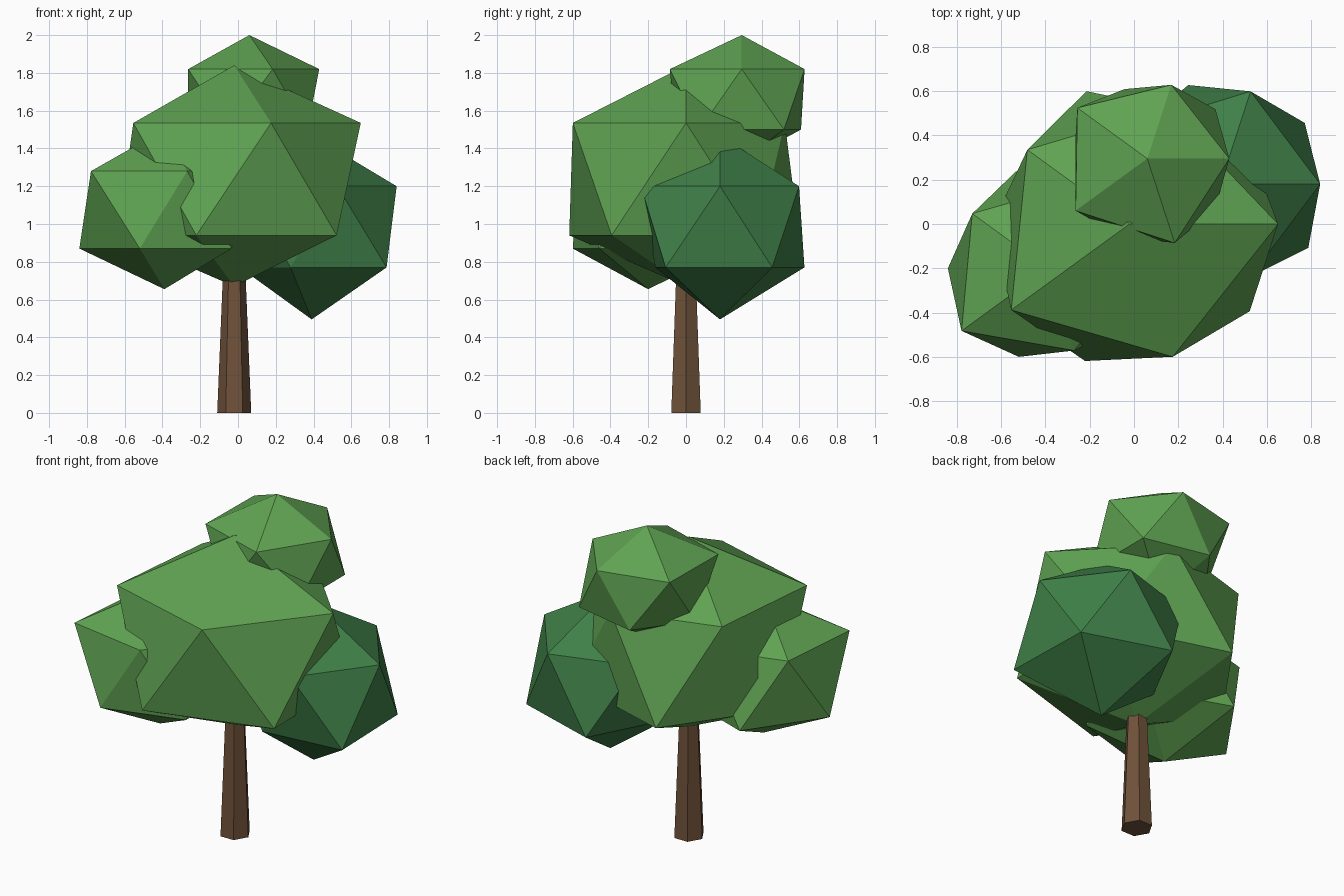
import bpy
import bmesh
import math

default_cube = bpy.data.objects.get("Cube")
if default_cube:
    bpy.data.objects.remove(default_cube, do_unlink=True)


def make_material(name, rgb):
    mat = bpy.data.materials.new(name)
    mat.use_nodes = True
    color = (*rgb, 1.0)
    mat.diffuse_color = color
    mat.node_tree.nodes["Principled BSDF"].inputs["Base Color"].default_value = color
    return mat


def finish(name, bm, location, material):
    mesh = bpy.data.meshes.new(name)
    bmesh.ops.recalc_face_normals(bm, faces=bm.faces)
    bm.to_mesh(mesh)
    bm.free()
    mesh.materials.append(material)
    obj = bpy.data.objects.new(name, mesh)
    obj.location = location
    bpy.context.collection.objects.link(obj)
    return obj


def foliage(name, center, heights, radii, material):
    """Irregular icosahedron: heights are bottom, lower ring, upper ring, top;
    radii go round in 36 degree steps, upper and lower ring alternating."""
    bottom, lower, upper, top = heights
    bm = bmesh.new()
    bmesh.ops.create_icosphere(bm, subdivisions=1, radius=1)
    for v in bm.verts:
        if abs(v.co.z) > 0.9:
            v.co = (0, 0, top if v.co.z > 0 else bottom)
            continue
        step = round(math.atan2(v.co.y, v.co.x) / math.radians(36)) % 10
        angle = math.radians(36 * step)
        r = radii[step]
        v.co = (r * math.cos(angle), r * math.sin(angle),
                upper if v.co.z > 0 else lower)
    return finish(name, bm, (*center, 0), material)


leaf_green = make_material("leaf green", (0.115, 0.365, 0.085))
deep_green = make_material("deep green", (0.05, 0.215, 0.065))
bark_brown = make_material("bark brown", (0.16, 0.085, 0.042))

# Tapered hexagonal trunk, its top hidden in the crown
trunk_height = 0.9
bm = bmesh.new()
bmesh.ops.create_cone(bm, cap_ends=True, segments=6, radius1=0.09,
                      radius2=0.053, depth=trunk_height)
# Turn a corner to +x so that a flat side faces the front
first = bm.verts[:][0].co
turn = -math.atan2(first.y, first.x)
for v in bm.verts:
    a, r = math.atan2(v.co.y, v.co.x) + turn, math.hypot(v.co.x, v.co.y)
    v.co = (r * math.cos(a), r * math.sin(a), v.co.z + trunk_height / 2)
finish("trunk", bm, (-0.02, 0, 0), bark_brown)

# Crown of four overlapping leaf clumps
foliage("main_foliage", (-0.02, 0), (0.67, 0.94, 1.535, 1.84),
        (0.67, 0.65, 0.55, 0.63, 0.57, 0.62, 0.66, 0.65, 0.63, 0.67), leaf_green)
foliage("top_foliage", (0.06, 0.295), (1.33, 1.5, 1.82, 2.0),
        (0.37, 0.38, 0.35, 0.33, 0.39, 0.33, 0.40, 0.37, 0.40, 0.38), leaf_green)
foliage("right_foliage", (-0.39, -0.2), (0.655, 0.87, 1.28, 1.5),
        (0.40, 0.44, 0.40, 0.46, 0.42, 0.45, 0.48, 0.42, 0.39, 0.44), leaf_green)
foliage("left_foliage", (0.39, 0.18), (0.495, 0.77, 1.2, 1.47),
        (0.45, 0.47, 0.44, 0.47, 0.45, 0.38, 0.45, 0.36, 0.44, 0.49), deep_green)
